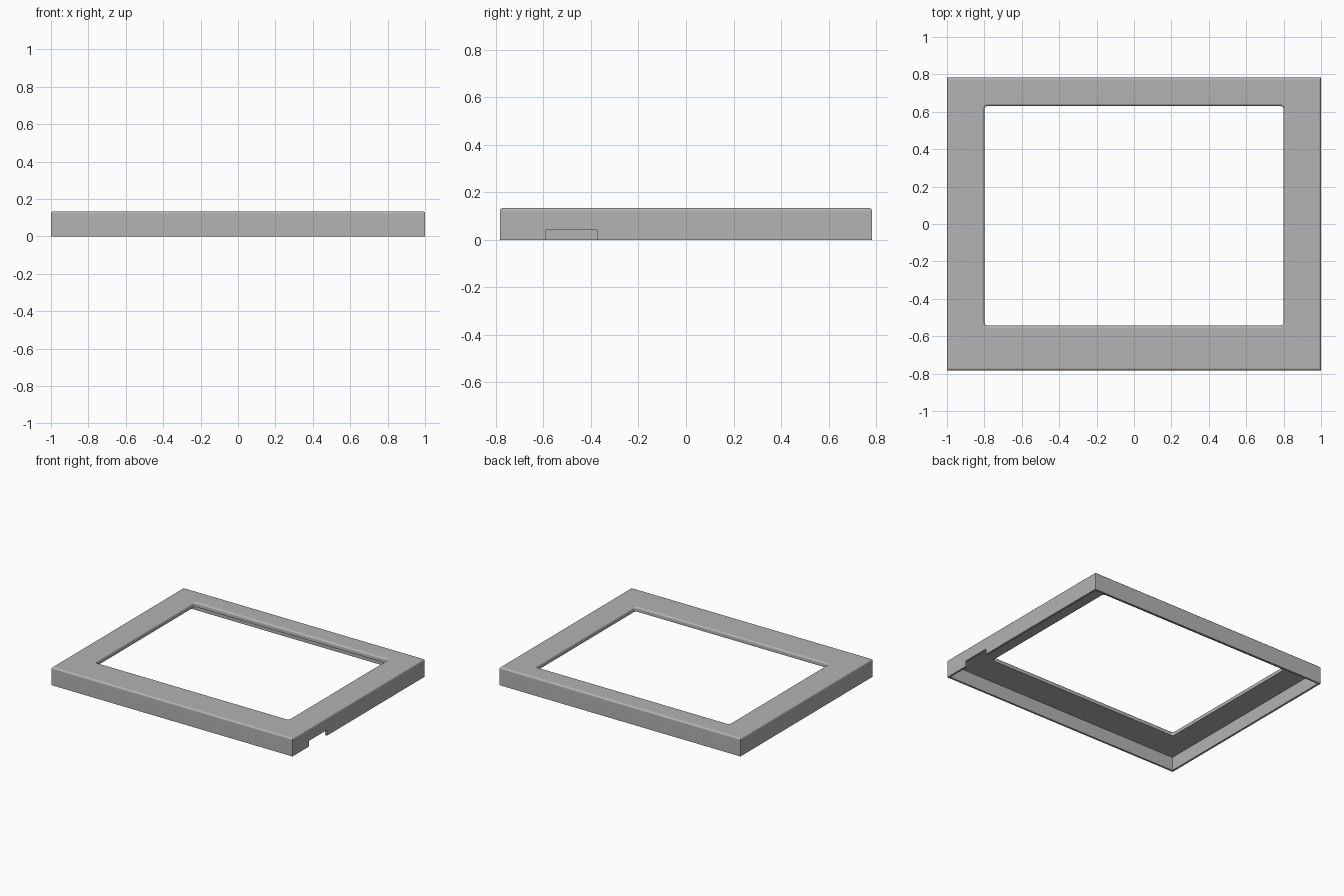
import bpy, bmesh, math

if "Cube" in bpy.data.objects:
    bpy.data.objects.remove(bpy.data.objects["Cube"], do_unlink=True)

HX, HY, H = 1.0, 0.783, 0.134      # outer half sizes and height
WALL, PLATE, R = 0.015, 0.033, 0.013
HOLE_X, HOLE_Y, HOLE_CY = 0.8, 0.587, 0.044

grey = bpy.data.materials.new("plain_grey")
grey.use_nodes = True
colour = (0.45, 0.45, 0.45, 1)
grey.diffuse_color = colour
grey.node_tree.nodes["Principled BSDF"].inputs["Base Color"].default_value = colour


def ring(bm, hx, hy, z, radius, cy=0.0, steps=5):
    """Rounded rectangle of vertices, counter-clockwise."""
    verts = []
    for k, (sx, sy) in enumerate([(1, 1), (-1, 1), (-1, -1), (1, -1)]):
        for i in range(steps):
            a = math.radians(90) * (k + i / (steps - 1))
            verts.append(bm.verts.new((sx * (hx - radius) + radius * math.cos(a),
                                       cy + sy * (hy - radius) + radius * math.sin(a), z)))
    return verts


def finish(name, bm):
    bmesh.ops.recalc_face_normals(bm, faces=bm.faces[:])
    mesh = bpy.data.meshes.new(name)
    bm.to_mesh(mesh)
    bm.free()
    mesh.materials.append(grey)
    obj = bpy.data.objects.new(name, mesh)
    bpy.context.collection.objects.link(obj)
    return obj


# Frame shell: rings run up the outside, over the top, down the opening, back inside
bm = bmesh.new()
arc = [math.radians(d) for d in (0, 30, 60, 90)]
rings = [ring(bm, HX, HY, 0, 0.002)]
for a in arc:
    inset = R * (1 - math.cos(a))
    rings.append(ring(bm, HX - inset, HY - inset, H - R + R * math.sin(a), 0.002))
for a in reversed(arc):
    grow = R * (1 - math.cos(a))
    rings.append(ring(bm, HOLE_X + grow, HOLE_Y + grow, H - R + R * math.sin(a),
                      0.018 + grow, HOLE_CY))
rings.append(ring(bm, HOLE_X, HOLE_Y, H - PLATE, 0.018, HOLE_CY))
rings.append(ring(bm, HX - WALL, HY - WALL, H - PLATE, 0.002))
rings.append(ring(bm, HX - WALL, HY - WALL, 0, 0.002))
for lower, upper in zip(rings, rings[1:] + rings[:1]):
    for i in range(len(lower)):
        j = (i + 1) % len(lower)
        bm.faces.new((lower[i], lower[j], upper[j], upper[i]))
frame = finish("bezel_frame", bm)

# Cable notch in the lower edge of the left wall
bm = bmesh.new()
bmesh.ops.create_cube(bm, size=1)
bmesh.ops.scale(bm, vec=(0.1, 0.215, 0.084), verts=bm.verts[:])
bmesh.ops.translate(bm, vec=(HX, -0.482, 0), verts=bm.verts[:])
cutter = finish("notch_cutter", bm)
cutter.hide_render = True
cutter.hide_viewport = True

cut = frame.modifiers.new("notch", 'BOOLEAN')
cut.operation = 'DIFFERENCE'
cut.solver = 'EXACT'
cut.object = cutter

# Smooth rounded edges, flat broad faces
bpy.ops.object.select_all(action='DESELECT')
frame.select_set(True)
bpy.context.view_layer.objects.active = frame
bpy.ops.object.shade_smooth_by_angle(angle=math.radians(35))
weighted = frame.modifiers.new("flat_faces", 'WEIGHTED_NORMAL')
weighted.keep_sharp = True
